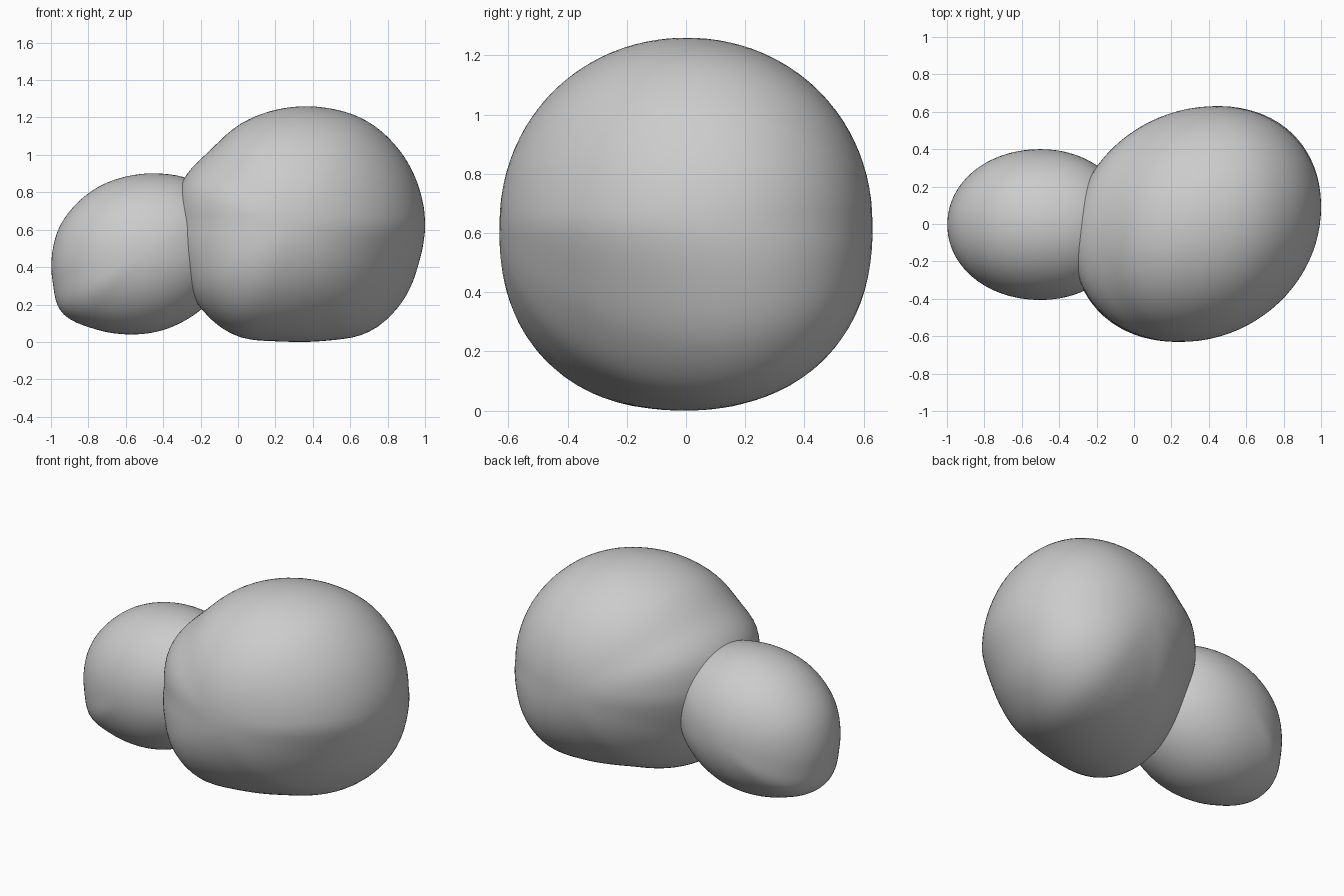
import bpy, bmesh, math

cube = bpy.data.objects.get("Cube")
if cube:
    bpy.data.objects.remove(cube)

# Single plain grey for both lobes
grey = bpy.data.materials.new("plain_grey")
grey.use_nodes = True
colour = (0.6, 0.6, 0.6, 1)
grey.diffuse_color = colour
grey.node_tree.nodes["Principled BSDF"].inputs["Base Color"].default_value = colour


def outline_radius(outline, x, z):
    """Smooth closed curve through evenly spaced radii, in percent."""
    count = len(outline)
    place = (math.atan2(z, x) / math.tau % 1) * count
    i = math.floor(place)
    t = place - i
    a, b, c, d = (outline[(i + k) % count] for k in (-1, 0, 1, 2))
    value = b + t / 2 * (c - a + t * (2 * a - 5 * b + 4 * c - d
                                      + t * (3 * (b - c) + d - a)))
    return value / 100


def lobe(name, centre, half, lean, twist, outline):
    """Rounded lobe: a sphere reshaped by its side outline, leaned in plan, then scaled."""
    bm = bmesh.new()
    bmesh.ops.create_icosphere(bm, subdivisions=5, radius=1)
    for v in bm.verts:
        d = v.co.normalized()
        side = d.x ** 2 + d.z ** 2
        swell = outline_radius(outline, d.x, d.z) ** side
        # Fuller or thinner lower corners
        swell *= 1 + twist * d.x * d.y * max(0, -d.z)
        # Slightly squared plan
        swell /= (side ** 1.025 + abs(d.y) ** 2.05) ** (1 / 2.05)
        x, y, z = d * swell
        c, s = math.cos(lean), math.sin(lean)
        x, y = c * x + s * y, s * x + c * y
        v.co = [m + h * k for m, h, k in zip(centre, half, (x, y, z))]
    for f in bm.faces:
        f.smooth = True
    mesh = bpy.data.meshes.new(name)
    bm.to_mesh(mesh)
    bm.free()
    mesh.materials.append(grey)
    obj = bpy.data.objects.new(name, mesh)
    bpy.context.collection.objects.link(obj)


# Outlines run from +x, over the top, round to the base
large_outline = (100, 100, 101, 102, 100.5, 99.5, 99, 98, 104.5,
                 103, 103, 107.5, 108, 101, 100.5, 105, 103, 99.5)
small_outline = (95, 100, 106, 106, 102, 99, 97.5, 96.5, 97.5,
                 99.5, 105, 115, 108, 102, 97.5, 93.5, 92, 93)

# Large lobe, with a flattened base
lobe("large_lobe", (0.345, 0, 0.63), (0.655, 0.63, 0.63), 0.069, 0.3, large_outline)

# Small lobe, drooping at its outer end and overlapping the large one
lobe("small_lobe", (-0.5, -0.003, 0.47), (0.497, 0.403, 0.428), 0, 0, small_outline)
